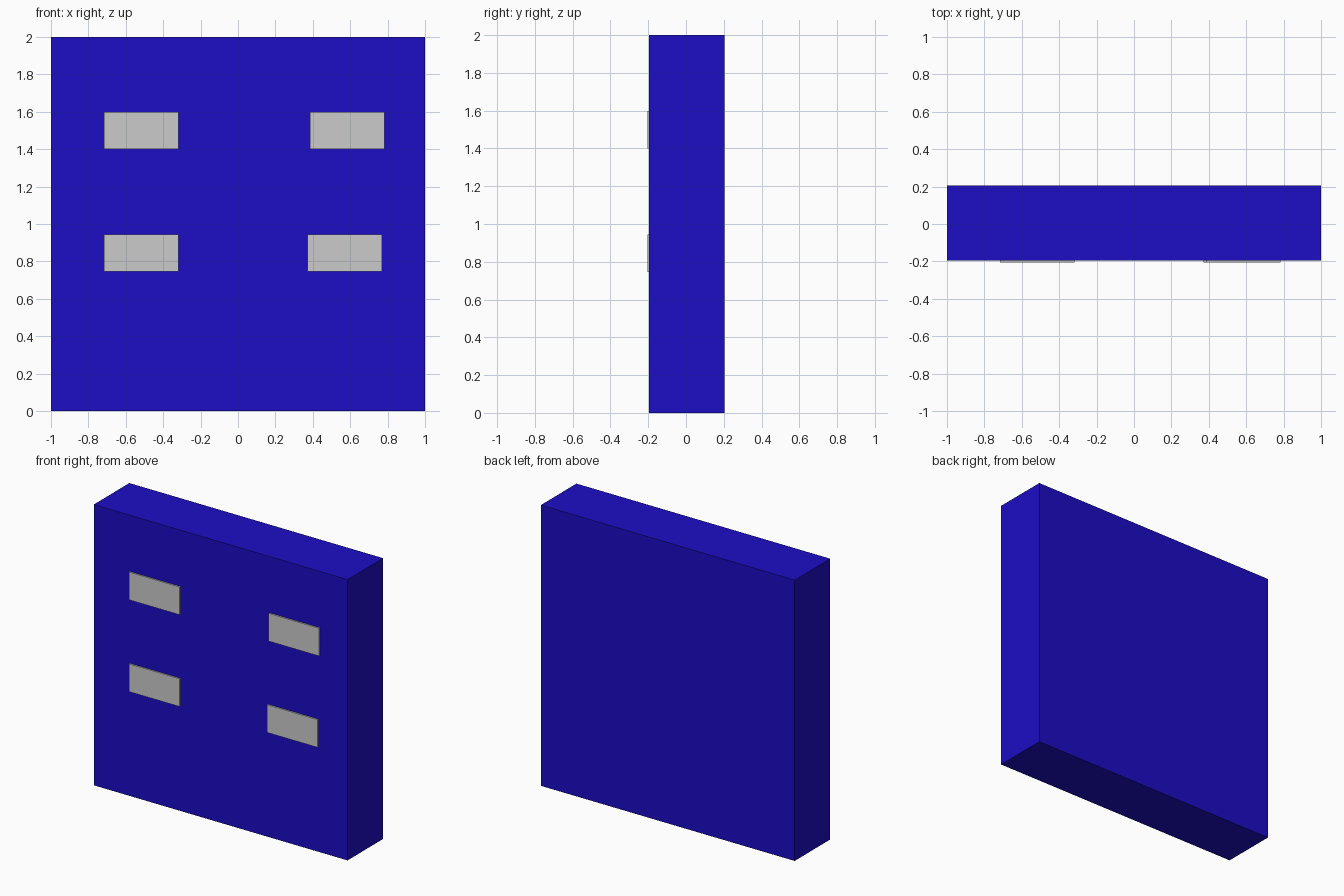
import bpy

if "Cube" in bpy.data.objects:
    bpy.data.objects.remove(bpy.data.objects["Cube"])


def box(name, x0, x1, y0, y1, z0, z1):
    bpy.ops.mesh.primitive_cube_add(
        size=1, location=((x0 + x1) / 2, (y0 + y1) / 2, (z0 + z1) / 2))
    ob = bpy.context.object
    ob.name = name
    ob.scale = (x1 - x0, y1 - y0, z1 - z0)
    bpy.ops.object.transform_apply(location=False, rotation=False, scale=True)
    return ob


FRONT = -0.195   # front face of the wall
PROUD = 0.01     # how far the panels stand out

# Blue wall slab
wall = box("wall", -1, 1, FRONT, 0.205, 0, 2)
blue = bpy.data.materials.new("blue")
blue.diffuse_color = (0.012, 0.004, 0.56, 1)
blue.use_nodes = True
blue.node_tree.nodes["Principled BSDF"].inputs["Base Color"].default_value = blue.diffuse_color
wall.data.materials.append(blue)

# Four thin window panels: left edge, bottom edge
W, H = 0.398, 0.198
windows = {
    "window_upper_left": (-0.716, 1.401),
    "window_upper_right": (0.385, 1.401),
    "window_lower_left": (-0.716, 0.747),
    "window_lower_right": (0.371, 0.747),
}
for name, (x, z) in windows.items():
    box(name, x, x + W, FRONT - PROUD, FRONT + 0.005, z, z + H)
